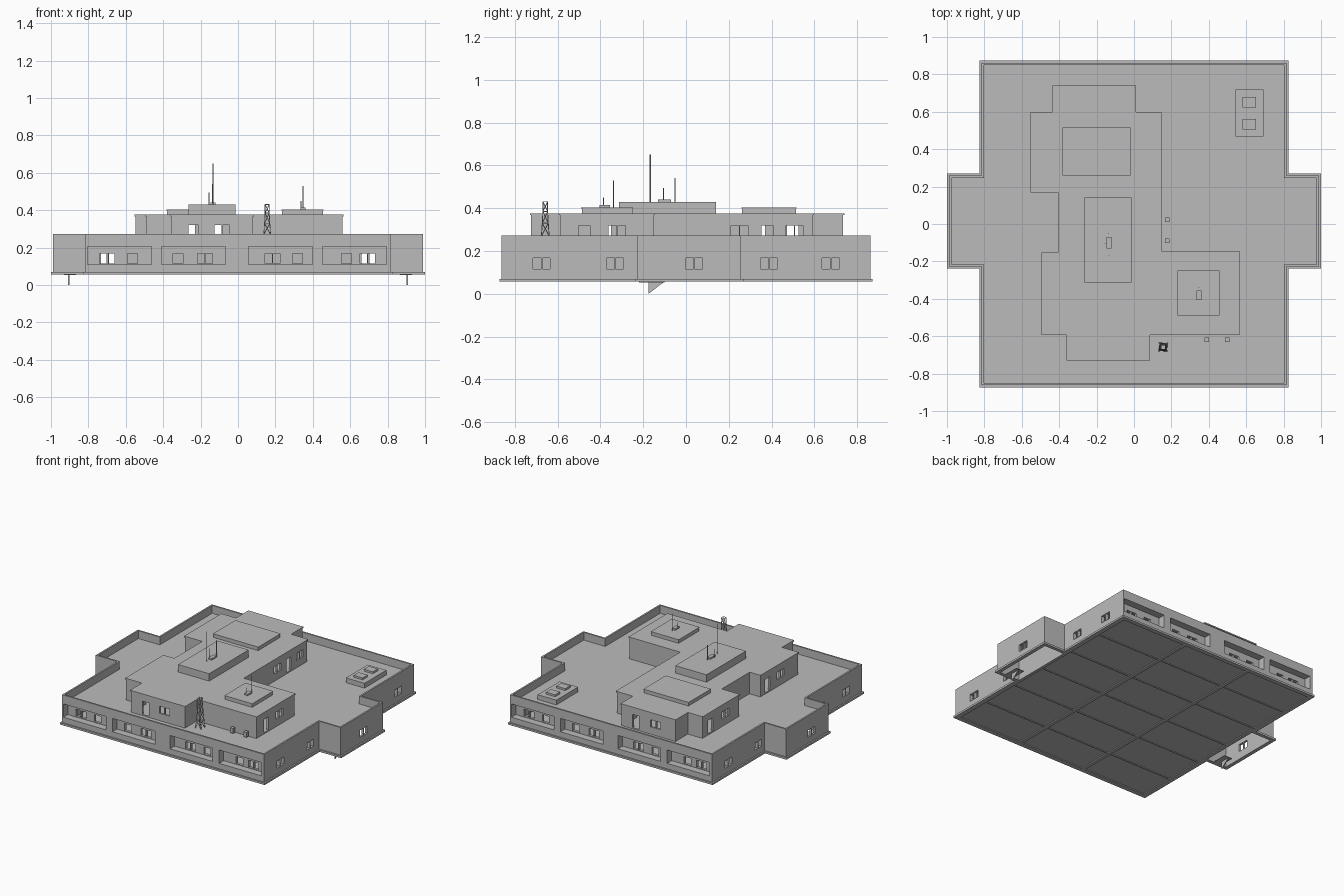
import bpy, bmesh
from mathutils import Vector

cube = bpy.data.objects.get("Cube")
if cube:
    bpy.data.objects.remove(cube, do_unlink=True)

grey = bpy.data.materials.new("concrete_grey")
grey.use_nodes = True
grey.diffuse_color = (0.5, 0.5, 0.5, 1)
grey.node_tree.nodes["Principled BSDF"].inputs["Base Color"].default_value = (0.5, 0.5, 0.5, 1)


def finish(name, bm):
    bmesh.ops.recalc_face_normals(bm, faces=bm.faces)
    mesh = bpy.data.meshes.new(name)
    bm.to_mesh(mesh)
    bm.free()
    mesh.materials.append(grey)
    ob = bpy.data.objects.new(name, mesh)
    bpy.context.collection.objects.link(ob)
    return ob


def add_box(bm, x, y, z):
    """Box from (min, max) pairs."""
    vs = bmesh.ops.create_cube(bm, size=1)["verts"]
    for v in vs:
        v.co = Vector([(r[0] + r[1]) / 2 + c * abs(r[1] - r[0]) for r, c in zip((x, y, z), v.co)])


def boxes(name, items):
    bm = bmesh.new()
    for item in items:
        add_box(bm, *item)
    return finish(name, bm)


def prism(name, pts, z0, z1):
    bm = bmesh.new()
    face = bm.faces.new([bm.verts.new((x, y, z0)) for x, y in pts])
    ext = bmesh.ops.extrude_face_region(bm, geom=[face])
    for v in ext["geom"]:
        if isinstance(v, bmesh.types.BMVert):
            v.co.z = z1
    return finish(name, bm)


def offset(pts, t):
    """Grow a counter-clockwise right-angled outline by t."""
    out = []
    for i, p in enumerate(pts):
        p = Vector(p)
        a = (p - Vector(pts[i - 1])).normalized()
        b = (Vector(pts[(i + 1) % len(pts)]) - p).normalized()
        out.append((p.x + (a.y + b.y) * t, p.y - (a.x + b.x) * t))
    return out


def cut(ob, cutter):
    mod = ob.modifiers.new("cut", "BOOLEAN")
    mod.operation, mod.solver, mod.object = "DIFFERENCE", "EXACT", cutter
    bpy.context.view_layer.objects.active = ob
    bpy.ops.object.modifier_apply(modifier=mod.name)
    bpy.data.objects.remove(cutter, do_unlink=True)


def opening(axis, wall, c, z, pair):
    """Cutter boxes for a single or double opening in a wall facing axis."""
    spans = [(c - 0.04, c - 0.003), (c + 0.003, c + 0.04)] if pair else [(c - 0.027, c + 0.027)]
    deep = (wall - 0.035, wall + 0.035)
    return [(deep, s, z) if axis == "x" else (s, deep, z) for s in spans]


def bars(name, segments, r):
    """Thin square rods between point pairs."""
    bm = bmesh.new()
    for a, b in segments:
        a, b = Vector(a), Vector(b)
        vs = bmesh.ops.create_cone(bm, segments=4, radius1=r, radius2=r, depth=(b - a).length, cap_ends=True)["verts"]
        q = (b - a).to_track_quat("Z", "Y")
        for v in vs:
            v.co = q @ v.co + (a + b) / 2
    return finish(name, bm)


# Ground floor: cross-shaped block with parapet and hollow rooms
X, Y, W, S, N = 0.815, 0.862, 0.988, -0.228, 0.258
outline = [(-X, -Y), (X, -Y), (X, S), (W, S), (W, N), (X, N),
           (X, Y), (-X, Y), (-X, N), (-W, N), (-W, S), (-X, S)]
wing_hollows = [(sorted((s * 0.812, s * 0.972)), (S + 0.014, N - 0.014), (0, 0.2)) for s in (-1, 1)]
walls = prism("ground_floor_walls", outline, 0.06, 0.272)
cut(walls, prism("well", offset(outline, -0.012), 0.215, 0.4))
cut(walls, boxes("rooms", [((-0.79, 0.79), (-0.79, 0.79), (0.072, 0.2))]))
cut(walls, boxes("wing_rooms", wing_hollows))

# Long recesses in front and back, then the openings
recesses, openings = [], []
low = (0.115, 0.167)
for s in (-1, 1):
    for c in (-0.634, -0.238, 0.227, 0.623):
        recesses.append(((-s * c - 0.171, -s * c + 0.171), sorted((s * 0.81, s * 0.95)), (0.11, 0.207)))
    for c in (-0.7, -0.176, 0.184, 0.693):
        openings += opening("y", s * 0.8, -s * c, low, True)
    for c in (-0.565, -0.32, 0.318, 0.58):
        openings += opening("y", s * 0.8, -s * c, low, False)
    for c in (-0.675, -0.332, 0.388, 0.677):
        openings += opening("x", s * 0.805, s * c, low, True)
    openings += opening("x", s * 0.98, s * 0.037, low, True)
cut(walls, boxes("recess_cutter", recesses))
cut(walls, boxes("opening_cutter", openings))

# Projecting plinth, open under the wings
plinth = prism("plinth", offset(outline, 0.011), 0.056, 0.07)
cut(plinth, boxes("plinth_cutter", wing_hollows))
cut(plinth, boxes("floor_cutter", [((-0.79, 0.79), (-0.84, 0.84), (0, 0.063))]))
cut(walls, boxes("under_cutter", [((-0.79, 0.79), (-0.84, 0.84), (0, 0.063))]))

# Beams below the floor and partitions within
beams = [((x - 0.012, x + 0.012), (-0.84, 0.84), (0.056, 0.064)) for x in (-0.27, 0.27)]
beams += [((-0.79, 0.79), (y - 0.004, y + 0.004), (0.058, 0.064)) for y in (-0.58, -0.29, 0, 0.29, 0.58)]
boxes("floor_beams", beams)
boxes("partitions", [((-0.62, 0.62), (-0.005, 0.005), (0.07, 0.202)),
                     ((-0.005, 0.005), (-0.79, 0.79), (0.07, 0.202))])

# Triangular brackets under the wings
for s, side in ((1, "left"), (-1, "right")):
    bm = bmesh.new()
    rings = [[bm.verts.new((s * 0.905 + dx, y, z)) for y, z in ((-0.175, 0), (-0.1, 0.057), (-0.175, 0.057))]
             for dx in (-0.003, 0.003)]
    for r in rings:
        bm.faces.new(r)
    for i in range(3):
        j = (i + 1) % 3
        bm.faces.new((rings[0][i], rings[0][j], rings[1][j], rings[1][i]))
    add_box(bm, sorted((s * 0.865, s * 0.93)), (-0.22, -0.1), (0.053, 0.057))
    finish(side + "_wing_bracket", bm)

# Upper floor
plan = [(-0.355, -0.725), (0.08, -0.725), (0.08, -0.588), (0.56, -0.588), (0.56, -0.15),
        (0.143, -0.15), (0.143, 0.593), (0.005, 0.593), (0.005, 0.735), (-0.43, 0.735),
        (-0.43, 0.593), (-0.548, 0.593), (-0.548, 0.174), (-0.402, 0.174), (-0.402, -0.157),
        (-0.49, -0.157), (-0.49, -0.588), (-0.355, -0.588)]
upper = prism("upper_floor_walls", plan, 0.212, 0.369)
cut(upper, prism("upper_rooms", offset(plan, -0.015), 0.22, 0.355))
door, high = (0.224, 0.32), (0.268, 0.32)
holes = []
for axis, wall, c, z, pair in (
        ("y", -0.725, -0.237, door, False), ("y", -0.725, -0.085, high, True),
        ("y", 0.735, -0.11, door, False), ("y", 0.735, -0.27, high, True),
        ("x", 0.56, -0.475, door, False), ("x", 0.56, -0.322, high, True),
        ("x", 0.143, 0.25, high, True), ("x", 0.143, 0.38, door, False), ("x", 0.143, 0.507, high, True),
        ("x", -0.548, 0.5, door, False), ("x", -0.548, 0.33, high, True),
        ("x", -0.49, -0.24, door, False), ("x", -0.49, -0.39, high, True)):
    holes += opening(axis, wall, c, z, pair)
cut(upper, boxes("upper_opening_cutter", holes))
prism("upper_roof", offset(plan, 0.005), 0.367, 0.376)

# Raised blocks on the upper roof
boxes("back_roof_block", [((-0.38, -0.021), (0.262, 0.514), (0.375, 0.4)),
                          ((-0.383, -0.018), (0.259, 0.517), (0.398, 0.404))])
boxes("middle_roof_block", [((-0.264, -0.013), (-0.314, 0.141), (0.375, 0.43))])
boxes("front_roof_block", [((0.236, 0.455), (-0.487, -0.251), (0.375, 0.4)),
                           ((0.233, 0.458), (-0.49, -0.248), (0.398, 0.404))])

# Plant box with two skylights on the lower roof
boxes("skylight_box", [((0.543, 0.693), (0.468, 0.719), (0.21, 0.25)),
                       ((0.58, 0.652), (0.505, 0.562), (0.25, 0.264)),
                       ((0.58, 0.652), (0.622, 0.68), (0.25, 0.264))])

# Small cooling units on the walls
for i, (x, y) in enumerate(((0.179, 0.022), (0.179, -0.09), (0.39, -0.618), (0.498, -0.618))):
    boxes(f"cooling_unit_{i + 1}", [((x - 0.012, x + 0.012), (y - 0.012, y + 0.012), (0.225, 0.262))])

# Antennas
boxes("antenna_bases", [((-0.147, -0.12), (-0.132, -0.07), (0.43, 0.441)),
                        ((0.335, 0.362), (-0.405, -0.355), (0.404, 0.415))])
bars("antenna_masts", [((x, y, z), (x, y, top)) for x, y, z, top in (
    (-0.134, -0.167, 0.43, 0.65), (-0.137, -0.052, 0.43, 0.54), (-0.155, -0.105, 0.43, 0.495),
    (0.347, -0.338, 0.404, 0.53), (0.336, -0.385, 0.404, 0.45))], 0.0025)

# Lattice tower
def ring(z, r):
    return [(0.156 + a * r, -0.658 + b * r, z) for a, b in ((-1, -1), (1, -1), (1, 1), (-1, 1))]


levels = [ring(0.212, 0.023), ring(0.27, 0.018), ring(0.33, 0.014), ring(0.385, 0.011), ring(0.43, 0.011)]
segs = [(r[i], r[i - 1]) for r in levels[1:] for i in range(4)]
for lo, hi in zip(levels, levels[1:]):
    segs += [(lo[i], hi[i]) for i in range(4)] + [(lo[i], hi[i - 1]) for i in range(4)]
bars("lattice_tower", segs, 0.002)
